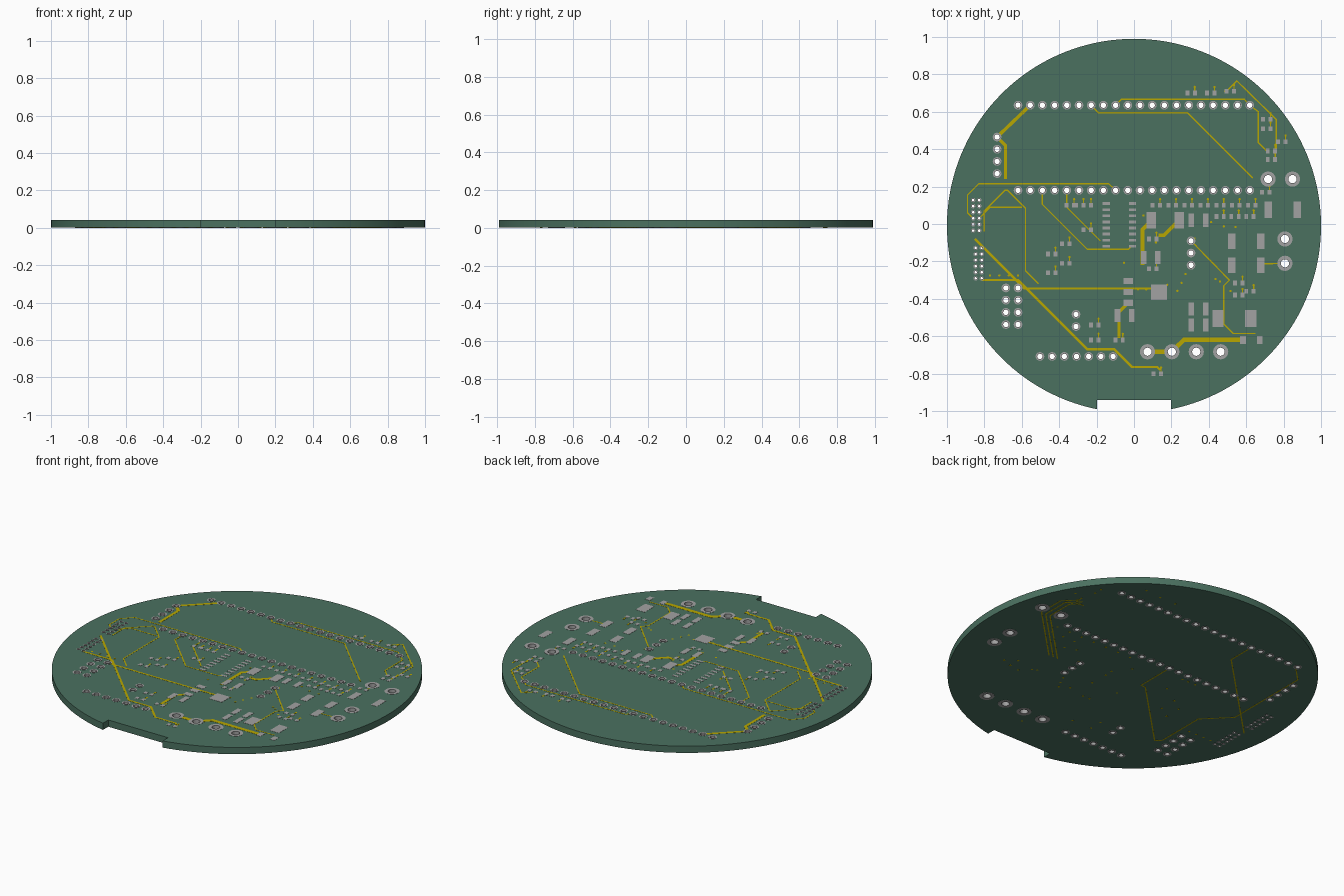
import bpy, bmesh, random
from math import sin, cos, pi, asin, radians
from mathutils import Vector

if "Cube" in bpy.data.objects:
    bpy.data.objects.remove(bpy.data.objects["Cube"])

random.seed(4)
H, CU = 0.042, 0.001          # total height, copper thickness
P = 0.0652                    # pin pitch


def material(name, *rgb):
    m = bpy.data.materials.new(name)
    m.diffuse_color = (*rgb, 1)
    m.use_nodes = True
    m.node_tree.nodes["Principled BSDF"].inputs["Base Color"].default_value = m.diffuse_color
    return m


GREEN = material("board_green", 0.07, 0.165, 0.117)
GOLD = material("trace_gold", 0.48, 0.39, 0.0)
SILVER = material("pad_silver", 0.36, 0.36, 0.36)


def finish(name, bm, mat):
    bmesh.ops.recalc_face_normals(bm, faces=bm.faces)
    me = bpy.data.meshes.new(name)
    bm.to_mesh(me)
    bm.free()
    me.materials.append(mat)
    bpy.context.collection.objects.link(bpy.data.objects.new(name, me))


def bridge(bm, a, b):
    for i in range(len(a)):
        j = (i + 1) % len(a)
        bm.faces.new((a[i], a[j], b[j], b[i]))


def prism(bm, pts, z0, z1):
    lo, hi = [[bm.verts.new((x, y, z)) for x, y in pts] for z in (z0, z1)]
    bm.faces.new(lo[::-1])
    bm.faces.new(hi)
    bridge(bm, lo, hi)


def circle(x, y, r, n=16):
    return [(x + r * cos(2 * pi * i / n), y + r * sin(2 * pi * i / n)) for i in range(n)]


def grid(x, y, nx, ny, px=P, py=None):
    py = py or px
    return [(x + i * px, y - j * py) for i in range(nx) for j in range(ny)]


# drilled pin groups: hole radius, ring radius, centres
PIN, BIG, FINE = (0.0145, 0.0235), (0.022, 0.041), (0.007, 0.012)
groups = {
    "long_header_pads": (*PIN, grid(-.62, .635, 20, 2, P, .455)),
    "side_header_pads": (*PIN, grid(-.732, .465, 1, 4)),
    "block_header_pads": (*PIN, grid(-.685, -.342, 2, 4)),
    "lower_header_pads": (*PIN, grid(-.503, -.708, 7, 1)),
    "jumper_pads": (*PIN, grid(-.31, -.483, 1, 2) + grid(.305, -.09, 1, 3)),
    "terminal_pads": (*BIG, grid(.072, -.683, 4, 1, 2 * P) + grid(.717, .24, 2, 1, 2 * P)
                      + grid(.807, -.08, 1, 2, 2 * P)),
    "fine_header_pads": (*FINE, grid(-.86, .128, 2, 6, P / 2) + grid(-.847, -.128, 2, 6, P / 2)),
}
holes = [(Vector(c), r) for r, R, cs in groups.values() for c in cs]

# round board with a notch and drilled holes, filled as a 2D curve
cu = bpy.data.curves.new("board", "CURVE")
cu.dimensions, cu.fill_mode, cu.extrude = "2D", "BOTH", H / 2 - CU


def loop(pts):
    s = cu.splines.new("POLY")
    s.points.add(len(pts) - 1)
    for p, (x, y) in zip(s.points, pts):
        p.co = (x, y, 0, 1)
    s.use_cyclic_u = True


half = asin(0.197)
angles = [-pi / 2 + half + (2 * pi - 2 * half) * i / 140 for i in range(141)]
loop([(cos(a), sin(a) - 0.01) for a in angles] + [(-0.197, -0.94), (0.197, -0.94)])
for c, r in holes:
    loop(circle(c.x, c.y, r + 0.0008))
board = bpy.data.objects.new("board", cu)
bpy.context.collection.objects.link(board)
board.location.z = H / 2
bpy.context.view_layer.objects.active = board
board.select_set(True)
bpy.ops.object.convert(target="MESH")
board = bpy.context.object
board.data.materials.clear()
board.data.materials.append(GREEN)
bpy.ops.object.shade_smooth_by_angle(angle=radians(30))

# plated rings with barrels through the board
for name, (r, R, centres) in groups.items():
    bm = bmesh.new()
    for x, y in centres:
        rings = [[bm.verts.new((px, py, z)) for px, py in circle(x, y, q)]
                 for q, z in ((R, CU), (R, 0), (r, 0), (r, H), (R, H), (R, H - CU))]
        for a, b in zip(rings, rings[1:]):
            bridge(bm, a, b)
    finish(name, bm, SILVER)

pads, top, bottom, vias = bmesh.new(), bmesh.new(), bmesh.new(), bmesh.new()


def pad(x, y, w, h):
    prism(pads, [(x + i * w / 2, y + j * h / 2) for i, j in ((-1, -1), (1, -1), (1, 1), (-1, 1))],
          H - CU, H)


def route(pts):
    """Joins points by a straight run followed by a 45 degree run."""
    out = [Vector(pts[0])]
    for q in pts[1:]:
        a, b = out[-1], Vector(q)
        d = b - a
        m = min(abs(d.x), abs(d.y))
        if m > 0.01 and abs(abs(d.x) - abs(d.y)) > 0.015:
            out.append(Vector((b.x - m * (1 if d.x > 0 else -1), b.y - m * (1 if d.y > 0 else -1))))
        out.append(b)
    return out


def trace(bm, w, *pts):
    """Mitred flat strip; ends stop short of drilled holes."""
    pts = route(pts)
    for e, n in ((0, 1), (-1, -2)):
        for c, r in holes:
            if (pts[e] - c).length < r:
                pts[e] = c + (pts[n] - c).normalized() * r * 1.3
    d = [(b - a).normalized() for a, b in zip(pts, pts[1:])]
    sides = []
    for i, p in enumerate(pts):
        a, b = d[max(i - 1, 0)], d[min(i, len(d) - 1)]
        t = (a + b).normalized()
        off = Vector((-t.y, t.x)) * (w / 2 / max(t.dot(a), 0.5))
        sides.append((p - off, p + off))
    z = H - CU if bm is top else 0.0003
    for (a, b), (c, e) in zip(sides, sides[1:]):
        prism(bm, [a, c, e, b], z, z + 0.0007)


def via(x, y):
    for z in (0.0002, H - CU):
        prism(vias, circle(x, y, 0.0065, 8), z, z + 0.0008)


def chip(x, y, gap=0.04, w=0.021, h=0.025, stub=False):
    pad(x - gap / 2, y, w, h)
    pad(x + gap / 2, y, w, h)
    if stub:                           # short lead to a via
        v = (x + gap / 2, y + 0.033)
        trace(top, 0.006, (x + gap / 2, y), v)
        via(*v)


# small two-pad parts, in rows and columns
small = (grid(.12, .10, 7, 1, .085) + grid(.46, .04, 3, 1, .08) + grid(.10, -.08, 1, 2, .16)
         + grid(-.44, -.16, 1, 2, .10) + grid(-.365, -.105, 1, 2, .105) + grid(-.25, .10, 1, 2, .13)
         + grid(-.34, .10, 2, 1, .05) + grid(-.21, -.54, 1, 2, .08) + grid(.305, .70, 2, 1, .105)
         + grid(.71, .56, 1, 2, .05) + grid(.735, .39, 1, 2, .045) + grid(.56, -.315, 1, 2, .065)
         + [(.79, .44), (.705, .17), (.62, -.36), (-.08, -.62), (.515, .71), (.125, -.80)])
for x, y in small:
    chip(x, y, stub=True)
# capacitors, coils and diodes
chip(.167, .02, .15, .05, .086)
chip(.795, .075, .157, .04, .088)
chip(.537, -.505, .175, .06, .09)
chip(.628, -.62, .09, .03, .043)
for x, y in grid(.60, -.093, 1, 2, .127):
    chip(x, y, .155, .042, .082)
for x, y in grid(.345, -.455, 1, 2, .085) + [(.345, .02), (.09, -.18), (-.05, -.49)]:
    chip(x, y, .076, .03, .07)
# sixteen-lead chip footprint, regulator tab and its leads
for x, y in grid(-.148, .109, 2, 8, .14, P / 2):
    pad(x, y, .04, .015)
pad(.133, -.364, .086, .082)
for x, y in grid(-.03, -.305, 1, 3, .0585):
    pad(x, y, .05, .034)
finish("surface_pads", pads, SILVER)

# wide power traces
trace(top, .018, (-.555, .635), (-.732, .465))
trace(top, .018, (-.687, .24), (-.732, .465))
trace(top, .024, (.072, -.683), (.203, -.683))
trace(top, .024, (.58, -.62), (.203, -.683))
trace(top, .012, (.13, -.345), (-.85, -.08))
trace(top, .012, (-.815, -.30), (-.25, -.67), (-.01, -.765), (.14, -.78))
trace(top, .020, (.045, -.22), (.09, .015))
trace(top, .020, (.13, -.06), (.235, .015))
trace(top, .018, (-.08, -.61), (-.03, -.42))
# thin signal traces
T = .007
trace(top, T, (-.10, .18), (-.135, .215), (-.89, .155), (-.86, .03))
trace(top, T, (-.80, -.04), (-.69, .18), (-.58, .085), (-.51, -.32))
trace(top, T, (-.83, .03), (-.77, .09), (-.60, .09))
trace(top, T, (-.49, .18), (-.49, .105), (-.25, -.135), (-.01, -.115))
trace(top, T, (-.36, .18), (-.18, -.09))
trace(top, T, (.62, .635), (.59, .667), (-.098, .635))
trace(top, T, (-.228, .635), (-.19, .594), (.635, .245))
trace(top, T, (.48, .71), (.55, .765), (.76, .56), (.76, .40))
trace(top, T, (.62, .635), (.665, .60), (.71, .39))
trace(top, T, (.305, -.09), (.51, -.30), (.48, -.33), (.53, -.585), (.65, -.585))
trace(top, T, (.68, -.213), (.807, -.213))
finish("top_traces", top, GOLD)

# bottom traces
trace(bottom, T, (-.294, .635), (-.86, -.10))
trace(bottom, T, (-.10, .18), (-.10, -.06), (-.54, -.47))
trace(bottom, T, (-.62, .635), (-.71, .53), (-.57, -.14), (-.54, -.47))
for k in range(3):                     # parallel bus beside the terminals
    s = .03 * k
    trace(bottom, T, (.75 - s, .46 - s), (.82 - s, .36), (.49 - s, -.13))
finish("bottom_traces", bottom, GOLD)

# scattered vias joining both sides
for x, y in grid(-.77, -.275, 4, 1, .05):
    via(x, y)
for i in range(16):
    via(random.uniform(-.1, .6), random.uniform(-.4, .08))
finish("vias", vias, GOLD)
